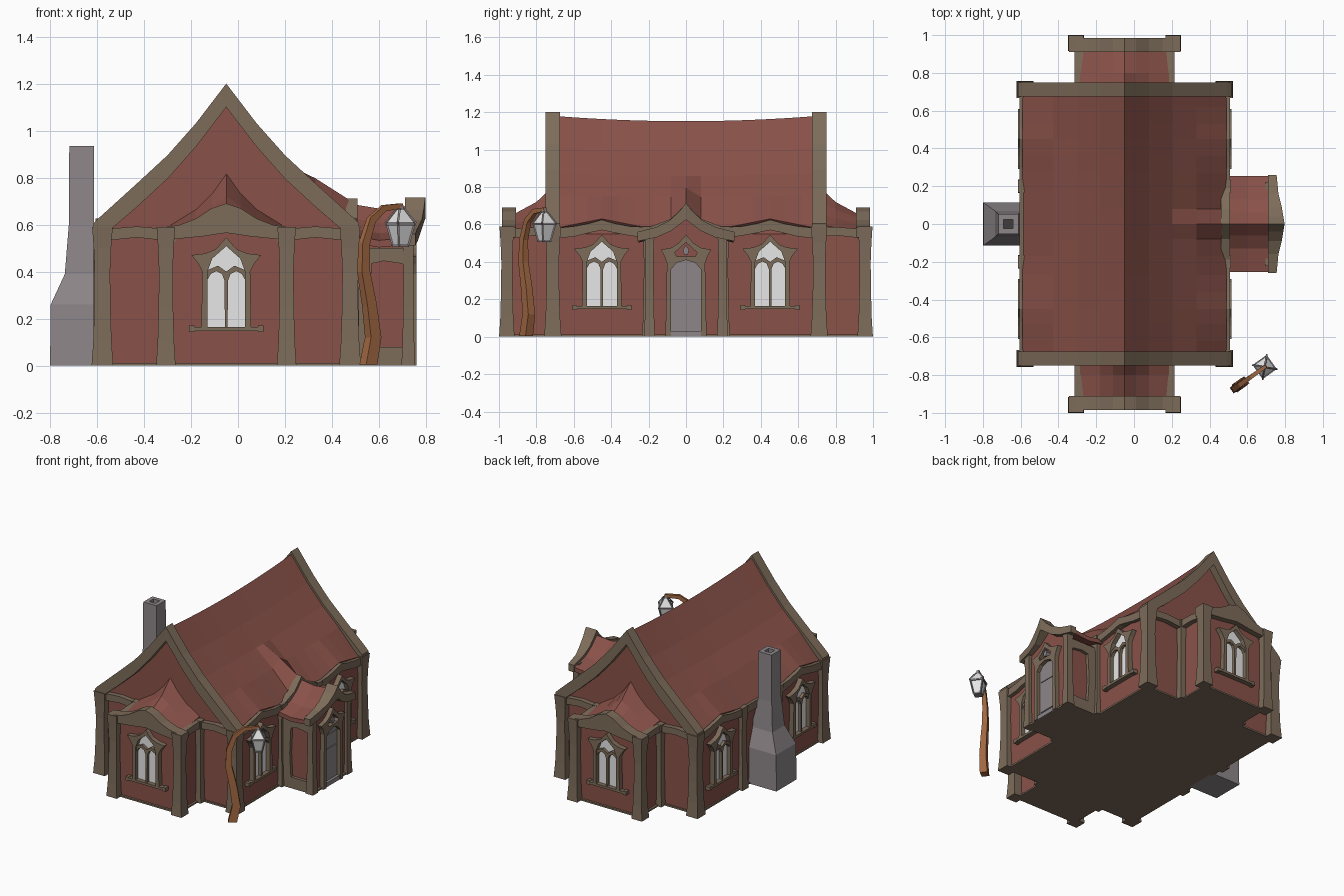
import bpy, bmesh, math
from mathutils import Vector as V

def mat(name, c):
    m = bpy.data.materials.new(name)
    m.diffuse_color = (*c, 1)
    return m

RED = mat("brick red", (0.25, 0.083, 0.066))
TRIM = mat("brown timber", (0.205, 0.15, 0.102))
GREY = mat("stone grey", (0.27, 0.24, 0.25))
DARK = mat("soot", (0.05, 0.045, 0.045))
WOOD = mat("orange wood", (0.36, 0.14, 0.055))
WHITE = mat("window white", (0.95, 0.95, 0.95))
CX = -0.05                      # ridge line of the house
X, Y, Z = V((1, 0, 0)), V((0, 1, 0)), V((0, 0, 1))

def add(name, bm, m):
    bmesh.ops.recalc_face_normals(bm, faces=bm.faces)
    me = bpy.data.meshes.new(name)
    bm.to_mesh(me)
    bm.free()
    ob = bpy.data.objects.new(name, me)
    me.materials.append(m)
    bpy.context.collection.objects.link(ob)
    return ob

def loft(bm, rings):
    vs = [[bm.verts.new(p) for p in r] for r in rings]
    n = len(vs[0])
    for a, b in zip(vs, vs[1:]):
        for i in range(n):
            bm.faces.new((a[i], a[(i + 1) % n], b[(i + 1) % n], b[i]))
    bm.faces.new(vs[0])
    bm.faces.new(vs[-1])

def prism(bm, pts, o, u, n, n0, n1):
    loft(bm, [[V(o) + u * a + Z * z + n * d for a, z in pts] for d in (n0, n1)])

def both(bm, half, *args):      # half profile and its mirror image
    for s in (1, -1):
        prism(bm, [(s * a, z) for a, z in half], *args)

def sym(half):                  # closed outline from its right half (top to bottom)
    return half + [(-a, z) for a, z in reversed(half) if a != 0]

def box(bm, x0, x1, y0, y1, z0, z1):
    prism(bm, [(x0, z0), (x1, z0), (x1, z1), (x0, z1)], (0, 0, 0), X, Y, y0, y1)

def rect(cx, cy, hx, hy, z):
    return [(cx - hx, cy - hy, z), (cx + hx, cy - hy, z), (cx + hx, cy + hy, z), (cx - hx, cy + hy, z)]

def post(bm, x, y, w, top=0.59):
    lv = [(0, 1.18), (0.1, 1.0), (0.25, 0.88), (0.4, 0.84), (0.5, 0.95), (1, 1.12)]
    loft(bm, [rect(x, y, w / 2 * k, w / 2 * k, z if z < 1 else top) for z, k in lv])

# main body with gables
P = [(0, 1.17), (0.13, 1.0), (0.25, 0.865), (0.38, 0.745), (0.54, 0.6)]
bm = bmesh.new()
prism(bm, sym([(d, z - 0.06) for d, z in P[:4]] + [(0.53, 0.55), (0.53, 0.005)]), (CX, 0, 0), X, Y, -0.7, 0.7)
add("main_walls", bm, RED)

# floor slab
bm = bmesh.new()
box(bm, CX - 0.54, CX + 0.54, -0.71, 0.71, 0, 0.012)
box(bm, CX - 0.25, CX + 0.25, -0.96, 0.96, 0, 0.011)
box(bm, 0.45, 0.745, -0.21, 0.21, 0, 0.013)
add("floor_slab", bm, TRIM)

# sagging main roof with a wavy eave and a small peak over the porch
ys = [-0.7, -0.62, -0.53, -0.45, -0.36, -0.27, -0.17, -0.08, 0, 0.08, 0.17, 0.27, 0.36, 0.45, 0.53, 0.62, 0.7]
prof = [(-d, z) for d, z in reversed(P[1:])] + P
bm = bmesh.new()
grid = []
for y in ys:
    row = []
    for d, z in prof:
        f = abs(d) / 0.54
        z += 0.01 - 0.028 * (1 - (y / 0.7) ** 2) * (1 - f)
        if f > 0.9:
            z += -0.03 + 0.05 * max(0, 1 - abs(abs(y) - 0.45) / 0.25)
        if d > 0.3:
            z += max(0, 1 - abs(y) / 0.08) * (0.115 if d > 0.5 else 0.05)
        row.append(bm.verts.new((CX + d, y, z)))
    grid.append(row)
for a, b in zip(grid, grid[1:]):
    for i in range(len(a) - 1):
        bm.faces.new((a[i], a[i + 1], b[i + 1], b[i]))
md = add("main_roof", bm, RED).modifiers.new("thick", "SOLIDIFY")
md.thickness = 0.02

# timber along both gables
bm = bmesh.new()
half = [(d, z + 0.03) for d, z in P] + [(0.565, 0.605), (0.565, 0.555), (0.52, 0.555)] \
    + [(d, z - 0.07) for d, z in reversed(P[:4])]
for s in (1, -1):
    both(bm, half, (CX, 0, 0), X, Y * s, 0.675, 0.75)
add("gable_timbers", bm, TRIM)

# posts
bm = bmesh.new()
for sy in (1, -1):
    for sx in (1, -1):
        post(bm, CX + sx * 0.527, sy * 0.712, 0.078)
        post(bm, CX + sx * 0.257, sy * 0.958, 0.07)
        post(bm, CX + sx * 0.25, sy * 0.72, 0.045)
        post(bm, CX + sx * 0.53, sy * 0.2, 0.06)
    post(bm, 0.725, sy * 0.195, 0.05, 0.56)
add("timber_posts", bm, TRIM)

# wall plate beams on sides and ends
bm = bmesh.new()
arch = [(0.19, 0.585), (0.3, 0.59), (0.38, 0.605), (0.45, 0.625), (0.52, 0.605), (0.6, 0.59), (0.7, 0.58),
        (0.7, 0.525), (0.6, 0.535), (0.52, 0.555), (0.45, 0.57), (0.38, 0.555), (0.3, 0.54), (0.19, 0.525)]
for s in (1, -1):
    both(bm, arch, (CX, 0, 0), Y, X * s, 0.49, 0.557)
    both(bm, [(0.24, 0.58), (0.38, 0.592), (0.53, 0.58), (0.53, 0.53), (0.38, 0.545), (0.24, 0.53)],
         (CX, 0, 0), X, Y * s, 0.69, 0.735)
    for sx in (1, -1):
        prism(bm, [(0.7, 0.59), (0.82, 0.585), (0.95, 0.575), (0.95, 0.525), (0.82, 0.54), (0.7, 0.535)],
              (CX, 0, 0), Y * s, X * sx, 0.215, 0.265)
both(bm, [(0, 0.71), (0.08, 0.63), (0.2, 0.585), (0.2, 0.53), (0, 0.6)], (0, 0, 0), Y, X, 0.46, 0.508)
box(bm, CX - 0.555, CX - 0.49, -0.2, 0.2, 0.53, 0.585)
add("wall_beams", bm, TRIM)

# end bays, front and back
for s, tag in ((-1, "front"), (1, "back")):
    bm = bmesh.new()
    prism(bm, sym([(0, 0.62), (0.23, 0.55), (0.235, 0.005)]), (CX, 0, 0), X, Y * s, 0.69, 0.945)
    add(tag + "_bay_walls", bm, RED)
    bm = bmesh.new()
    loft(bm, [[(CX + a, s * y, z) for a, z in sym(h + [(0.23, 0.54)])] for y, h in (
        (0.695, [(0, 0.82), (0.06, 0.735), (0.13, 0.665), (0.235, 0.6)]),
        (0.80, [(0, 0.72), (0.06, 0.68), (0.13, 0.63), (0.235, 0.585)]),
        (0.93, [(0, 0.65), (0.06, 0.632), (0.13, 0.605), (0.235, 0.57)]))])
    add(tag + "_bay_roof", bm, RED)
    bm = bmesh.new()
    both(bm, [(0, 0.69), (0.06, 0.67), (0.13, 0.625), (0.2, 0.598), (0.295, 0.585), (0.29, 0.53), (0.2, 0.54),
              (0.1, 0.55), (0, 0.565)], (CX, 0, 0), X, Y * s, 0.91, 0.985)
    add(tag + "_bay_timber", bm, TRIM)

# windows: white pane, pointed hood, twin arches and sill
def window(name, o, u, n):
    bm = bmesh.new()
    prism(bm, sym([(0, 0.515), (0.065, 0.45), (0.085, 0.4), (0.085, 0.16)]), o, u, n, -0.005, 0.004)
    add(name + "_pane", bm, WHITE)
    bm = bmesh.new()
    both(bm, [(0, 0.545), (0.045, 0.495), (0.09, 0.477), (0.148, 0.47), (0.12, 0.435), (0.102, 0.4), (0.106, 0.16),
              (0.08, 0.16), (0.08, 0.4), (0.06, 0.455), (0, 0.508)], o, u, n, -0.01, 0.035)
    both(bm, [(0, 0.4), (0.035, 0.425), (0.083, 0.405), (0.083, 0.36), (0.066, 0.39), (0.042, 0.402),
              (0.018, 0.39), (0.007, 0.36), (0.006, 0.16), (0, 0.16)], o, u, n, -0.01, 0.025)
    prism(bm, sym([(0.14, 0.165), (0.14, 0.148)]), o, u, n, -0.01, 0.035)
    both(bm, [(0.135, 0.17), (0.158, 0.17), (0.158, 0.143), (0.135, 0.143)], o, u, n, -0.01, 0.035)
    add(name + "_frame", bm, TRIM)

for s, tag in ((-1, "front"), (1, "back")):
    window(tag + "_bay_window", (CX, s * 0.945, 0), X, Y * s)
    window(tag + "_right_window", (CX + 0.53, s * 0.45, 0), Y, X)
    window(tag + "_left_window", (CX - 0.53, s * 0.45, 0), Y, -X)

# side porch
O = (0, 0, 0)
bm = bmesh.new()
prism(bm, sym([(0, 0.64), (0.08, 0.57), (0.19, 0.52), (0.19, 0.005)]), O, Y, X, 0.46, 0.728)
add("porch_walls", bm, RED)
bm = bmesh.new()
top = [(0, 0.68), (0.06, 0.62), (0.13, 0.575), (0.255, 0.545)]
low = [(a, z - 0.03) for a, z in top]
loft(bm, [[(x, a, z + dz) for a, z in top + low[::-1] + [(-a, z) for a, z in low[1:]] + [(-a, z) for a, z in top[:0:-1]]]
          for x, dz in ((0.47, 0.01), (0.6, -0.012), (0.73, 0))])
add("porch_roof", bm, RED)
bm = bmesh.new()
both(bm, [(0, 0.715), (0.04, 0.665), (0.09, 0.62), (0.16, 0.585), (0.26, 0.56), (0.26, 0.51), (0.16, 0.53),
          (0.08, 0.565), (0, 0.625)], O, Y, X, 0.71, 0.755)
for v in bm.verts:              # outward prow at the peak
    if v.co.x > 0.74:
        v.co.x += 0.042 * (1 - abs(v.co.y) / 0.26) * (1 if v.co.z > 0.6 else 0.6)
add("porch_gable_timber", bm, TRIM)
bm = bmesh.new()
for s in (1, -1):               # framed side panels
    prism(bm, [(0.48, 0), (0.73, 0), (0.73, 0.08), (0.48, 0.08)], O, X, Y * s, 0.18, 0.212)
    prism(bm, [(0.48, 0.5), (0.73, 0.5), (0.73, 0.425), (0.69, 0.435), (0.62, 0.445), (0.55, 0.43), (0.48, 0.425)],
          O, X, Y * s, 0.18, 0.212)
    prism(bm, [(0.5, 0.07), (0.57, 0.07), (0.56, 0.25), (0.57, 0.45), (0.5, 0.45)], O, X, Y * s, 0.18, 0.212)
add("porch_side_frames", bm, TRIM)

# door with pointed surround
D = (0.728, 0, 0)
bm = bmesh.new()
prism(bm, sym([(0, 0.41), (0.05, 0.4), (0.085, 0.36), (0.085, 0.01)]), D, Y, X, -0.01, 0.006)
for z0, z1 in ((0.05, 0.26), (0.275, 0.36)):
    prism(bm, sym([(0.068, z1), (0.068, z0)]), D, Y, X, 0, 0.011)
prism(bm, sym([(0, 0.49), (0.016, 0.465), (0.01, 0.44)]), D, Y, X, 0, 0.03)
prism(bm, sym([(0.085, 0.03), (0.085, 0)]), D, Y, X, 0, 0.025)
add("door", bm, GREY)
bm = bmesh.new()
both(bm, [(0, 0.545), (0.04, 0.5), (0.08, 0.475), (0.135, 0.465), (0.115, 0.43), (0.102, 0.39), (0.11, 0.0),
          (0.08, 0.0), (0.08, 0.36), (0.05, 0.395), (0, 0.41), (0, 0.43), (0.05, 0.43), (0.06, 0.45), (0, 0.505)],
     D, Y, X, -0.01, 0.032)
add("door_surround", bm, TRIM)

# chimney
bm = bmesh.new()
loft(bm, [rect((a + b) / 2, 0, (b - a) / 2, h, z) for a, b, h, z in (
    (-0.8, -0.57, 0.115, 0), (-0.797, -0.57, 0.113, 0.26), (-0.737, -0.57, 0.07, 0.39),
    (-0.72, -0.612, 0.054, 0.6), (-0.718, -0.612, 0.052, 0.935),
    (-0.69, -0.64, 0.024, 0.935), (-0.69, -0.64, 0.024, 0.9))])
add("chimney", bm, GREY)
bm = bmesh.new()
box(bm, -0.69, -0.64, -0.024, 0.024, 0.9, 0.905)
add("chimney_flue", bm, DARK)

# crooked lamp post
A = V((math.cos(0.62), math.sin(0.62), 0))
S = V((-A.y, A.x, 0))
B = V((0.555, -0.855, 0))
path = [(0, 0), (0.025, 0.12), (0.005, 0.26), (-0.025, 0.4), (-0.022, 0.52), (0.015, 0.62), (0.08, 0.67), (0.175, 0.68)]
bm = bmesh.new()
rings = []
for i, (a, z) in enumerate(path):
    p, q = path[max(i - 1, 0)], path[min(i + 1, 7)]
    t = (A * (q[0] - p[0]) + Z * (q[1] - p[1])).normalized()
    nrm, h = t.cross(S), 0.033 - 0.003 * i
    rings.append([B + A * a + Z * z + nrm * h * e * 0.9 + S * h * f * 0.75 for e, f in ((1, 1), (1, -1), (-1, -1), (-1, 1))])
for p in rings[0]:
    p.z = 0.005
loft(bm, rings)
add("lamp_post", bm, WOOD)

# lantern
L = B + A * 0.168
def ring(r, z):
    return [L + A * r * e + S * r * f + Z * z for e, f in ((1, 1), (1, -1), (-1, -1), (-1, 1))]
bm = bmesh.new()
loft(bm, [ring(0.022, 0.515), ring(0.04, 0.6), ring(0.04, 0.61), ring(0.01, 0.665)])
add("lantern_glass", bm, WHITE)
bm = bmesh.new()
levels = [ring(0.024, 0.51), ring(0.042, 0.6), ring(0.046, 0.61), ring(0.012, 0.668)]
for a, b in zip(levels, levels[1:]):
    for p, q in zip(a, b):
        loft(bm, [rect(c.x, c.y, 0.004, 0.004, c.z) for c in (p, q)])
loft(bm, [ring(0.046, 0.597), ring(0.046, 0.608)])
loft(bm, [ring(0.026, 0.505), ring(0.026, 0.517)])
loft(bm, [ring(0.012, 0.66), ring(0.008, 0.685)])
add("lantern_frame", bm, GREY)
